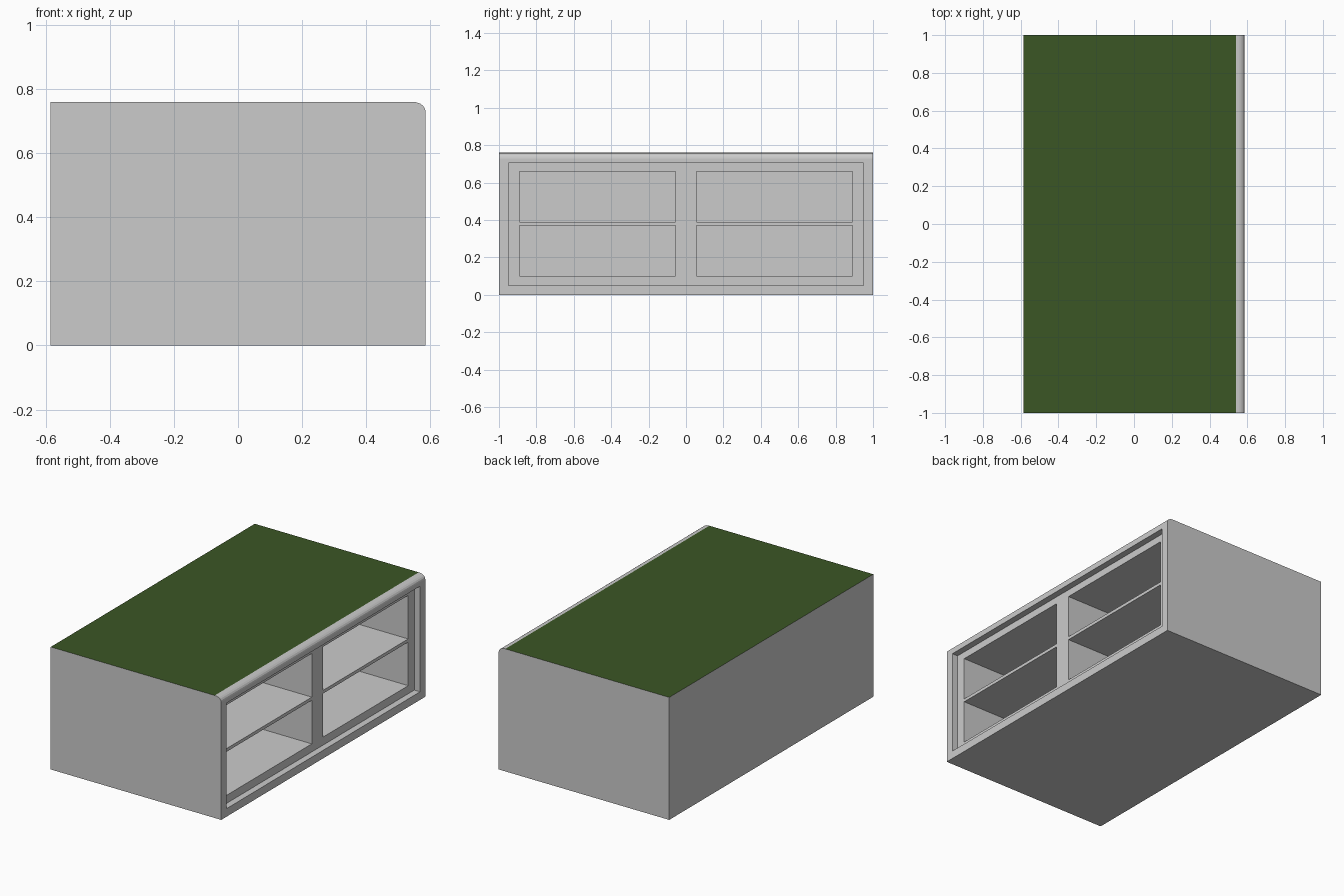
import bpy, bmesh, math

if "Cube" in bpy.data.objects:
    bpy.data.objects.remove(bpy.data.objects["Cube"])

X, TOP = 0.585, 0.76


def material(name, rgb):
    m = bpy.data.materials.new(name)
    m.diffuse_color = (*rgb, 1)
    m.use_nodes = True
    m.node_tree.nodes["Principled BSDF"].inputs["Base Color"].default_value = m.diffuse_color
    return m


grey = material("light grey", (0.6, 0.6, 0.6))
green = material("dark green", (0.044, 0.094, 0.018))


def extrude_profile(name, pts, y0, y1):
    """Extrude an x-z outline along y."""
    bm = bmesh.new()
    face = bm.faces.new([bm.verts.new((x, y0, z)) for x, z in pts])
    res = bmesh.ops.extrude_face_region(bm, geom=[face])
    verts = [v for v in res["geom"] if isinstance(v, bmesh.types.BMVert)]
    bmesh.ops.translate(bm, verts=verts, vec=(0, y1 - y0, 0))
    bmesh.ops.recalc_face_normals(bm, faces=bm.faces)
    me = bpy.data.meshes.new(name)
    bm.to_mesh(me)
    bm.free()
    ob = bpy.data.objects.new(name, me)
    bpy.context.collection.objects.link(ob)
    return ob


def box(name, x0, x1, y0, y1, z0, z1):
    return extrude_profile(name, [(x0, z0), (x1, z0), (x1, z1), (x0, z1)], y0, y1)


# cabinet body with a rounded upper edge on the open side
rx, rz, steps = 0.04, 0.03, 5
outline = [(-X, 0), (X, 0)]
for i in range(steps + 1):
    a = math.pi / 2 * i / steps
    outline.append((X - rx + rx * math.cos(a), TOP - rz + rz * math.sin(a)))
outline += [(0.54, TOP), (-X, TOP)]
cabinet = extrude_profile("cabinet", outline, -1, 1)
cabinet.data.materials.append(grey)
cabinet.data.materials.append(green)

# green top panel
for p in cabinet.data.polygons:
    if p.normal.z > 0.99 and p.center.x < 0.5:
        p.material_index = 1

# shallow recess, then two columns of two shelf openings
cutters = [box("recess_cutter", 0.545, 0.7, -0.95, 0.95, 0.05, 0.705)]
for y0, y1 in ((-0.89, -0.055), (0.055, 0.89)):
    for z0, z1 in ((0.10, 0.37), (0.39, 0.66)):
        cutters.append(box("shelf_cutter", -0.5, 0.65, y0, y1, z0, z1))

for c in cutters:
    c.data.materials.append(grey)
    mod = cabinet.modifiers.new("cut", 'BOOLEAN')
    mod.operation = 'DIFFERENCE'
    mod.solver = 'EXACT'
    mod.object = c
    c.hide_render = True

# apply the cuts and drop the helpers
dg = bpy.context.evaluated_depsgraph_get()
mesh = bpy.data.meshes.new_from_object(cabinet.evaluated_get(dg))
cabinet.modifiers.clear()
cabinet.data = mesh
for c in cutters:
    bpy.data.objects.remove(c)
